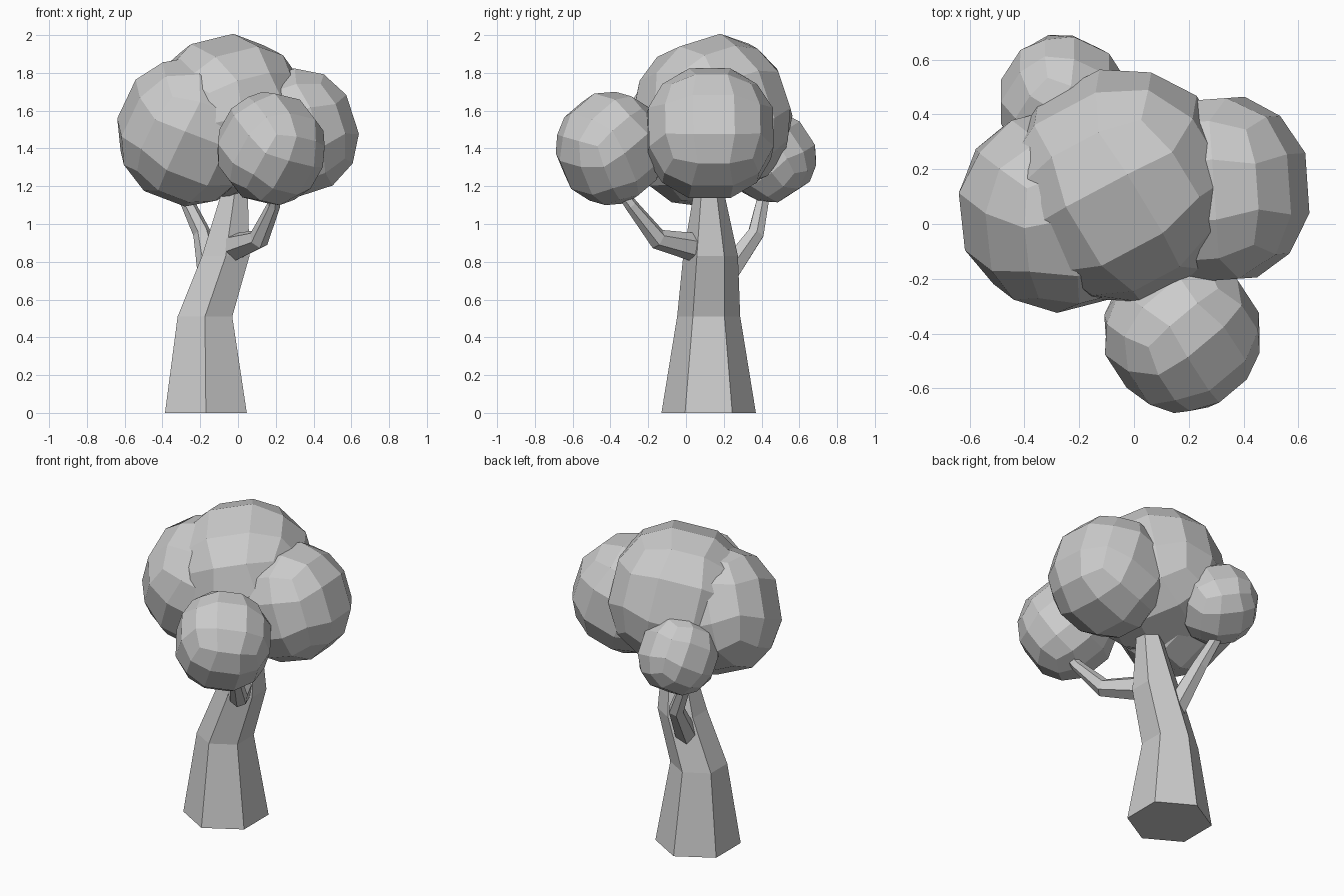
import bpy, bmesh
from math import cos, sin, tau, radians
from mathutils import Vector, Matrix, Euler

if "Cube" in bpy.data.objects:
    bpy.data.objects.remove(bpy.data.objects["Cube"])


def finish(bm, name):
    bmesh.ops.recalc_face_normals(bm, faces=bm.faces)
    mesh = bpy.data.meshes.new(name)
    bm.to_mesh(mesh)
    bm.free()
    ob = bpy.data.objects.new(name, mesh)
    bpy.context.collection.objects.link(ob)
    return ob


def limb(name, path, ref, sides=6, level=False):
    """Tapered tube through (x, y, z, radius) points."""
    bm = bmesh.new()
    pts = [Vector(p[:3]) for p in path]
    rings = []
    for i, p in enumerate(pts):
        t = (pts[min(i + 1, len(pts) - 1)] - pts[max(i - 1, 0)]).normalized()
        if level:
            t = Vector((0, 0, 1))
        u = (ref - t * ref.dot(t)).normalized()
        v = t.cross(u)
        r = path[i][3]
        rings.append([bm.verts.new(p + (u * cos(tau * k / sides) + v * sin(tau * k / sides)) * r)
                      for k in range(sides)])
    for a, b in zip(rings, rings[1:]):
        for k in range(sides):
            n = (k + 1) % sides
            bm.faces.new((a[k], a[n], b[n], b[k]))
    bm.faces.new(rings[0][::-1])
    bm.faces.new(rings[-1])
    return finish(bm, name)


def leaf_clump(name, centre, radii, turn):
    """Low-poly ball: a 3x3x3 cube pushed out to a sphere."""
    bm = bmesh.new()
    bmesh.ops.create_cube(bm, size=2)
    bmesh.ops.subdivide_edges(bm, edges=bm.edges[:], cuts=2, use_grid_fill=True)
    rot = Euler([radians(a) for a in turn]).to_matrix()
    for v in bm.verts:
        d = rot @ v.co.normalized()
        v.co = Vector(centre) + Vector([d[i] * radii[i] for i in range(3)])
    return finish(bm, name)


# Leaning trunk
limb("trunk", [(-0.17, 0.12, 0, 0.25), (-0.175, 0.12, 0.51, 0.167),
               (-0.065, 0.13, 0.83, 0.145), (-0.01, 0.12, 1.22, 0.07)],
     Vector((0, -1, 0)), level=True)

# Side branches
limb("front_branch", [(-0.04, 0.08, 0.87, 0.08), (0.11, -0.15, 0.92, 0.055),
                      (0.19, -0.29, 1.1, 0.035), (0.2, -0.36, 1.2, 0.03)],
     Vector((0, 0.3, 1)))
limb("back_branch", [(-0.14, 0.19, 0.7, 0.07), (-0.19, 0.37, 0.95, 0.048),
                     (-0.28, 0.41, 1.14, 0.036), (-0.28, 0.42, 1.22, 0.03)],
     Vector((1, 0, 0)))

# Foliage clumps
leaf_clump("crown_leaves", (-0.05, 0.14, 1.57), (0.43, 0.43, 0.44), (15, -12, 28))
leaf_clump("left_leaves", (-0.255, 0.055, 1.49), (0.395, 0.38, 0.4), (25, 20, 15))
leaf_clump("right_leaves", (0.29, 0.125, 1.48), (0.36, 0.365, 0.36), (0, -18, 4))
leaf_clump("front_leaves", (0.175, -0.4, 1.4), (0.292, 0.292, 0.305), (35, 10, 40))
leaf_clump("back_leaves", (-0.26, 0.45, 1.355), (0.24, 0.245, 0.245), (30, 15, -25))
